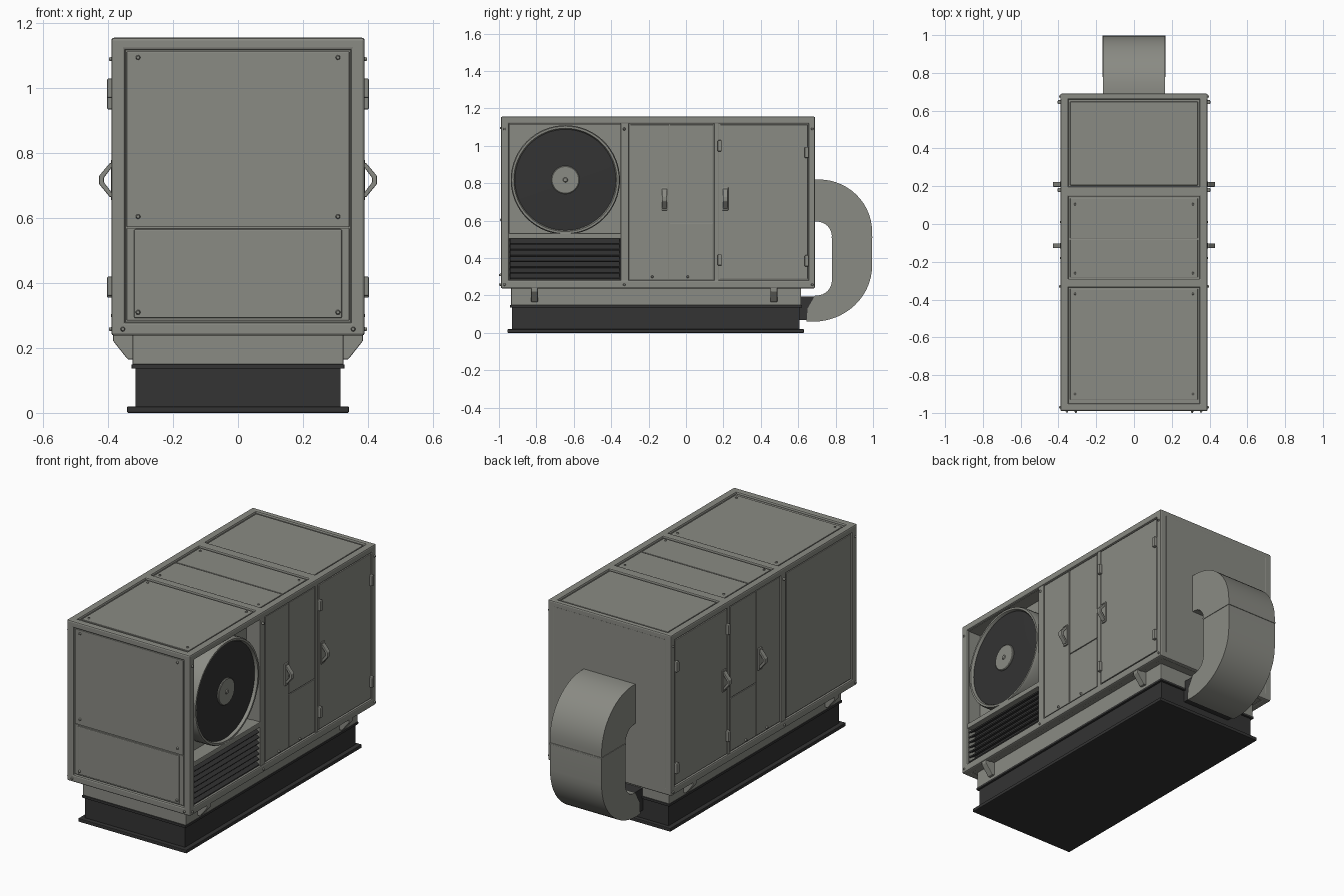
import bpy, bmesh, math
from mathutils import Vector, Matrix

if "Cube" in bpy.data.objects:
    bpy.data.objects.remove(bpy.data.objects["Cube"])


def material(name, rgb):
    m = bpy.data.materials.new(name)
    m.diffuse_color = (*rgb, 1)
    m.use_nodes = True
    m.node_tree.nodes["Principled BSDF"].inputs["Base Color"].default_value = m.diffuse_color
    return m


GREY = material("warm grey paint", (0.255, 0.258, 0.23))
DARK = material("dark charcoal", (0.033, 0.033, 0.033))


def finish(name, bm, mat, bevel=0.0, smooth=False):
    bmesh.ops.recalc_face_normals(bm, faces=bm.faces)
    me = bpy.data.meshes.new(name)
    bm.to_mesh(me)
    bm.free()
    ob = bpy.data.objects.new(name, me)
    bpy.context.collection.objects.link(ob)
    me.materials.append(mat)
    if bevel:
        mod = ob.modifiers.new("bevel", 'BEVEL')
        mod.width, mod.segments, mod.limit_method = bevel, 2, 'ANGLE'
    if smooth:
        bpy.ops.object.select_all(action='DESELECT')
        ob.select_set(True)
        bpy.context.view_layer.objects.active = ob
        bpy.ops.object.shade_smooth_by_angle(angle=math.radians(35))
    return ob


def box(name, x, y, z, mat=GREY, bevel=0.0, rot=None):
    bm = bmesh.new()
    bmesh.ops.create_cube(bm, size=1)
    size = Vector((x[1] - x[0], y[1] - y[0], z[1] - z[0]))
    bmesh.ops.scale(bm, vec=size, verts=bm.verts)
    if rot:
        bmesh.ops.rotate(bm, matrix=rot, verts=bm.verts)
    bmesh.ops.translate(bm, vec=Vector((sum(x), sum(y), sum(z))) / 2, verts=bm.verts)
    return finish(name, bm, mat, bevel)


def prism(name, pts, a, b, axis='x', mat=GREY, bevel=0.0, smooth=False):
    # extrudes an outline: (y, z) along x, or (x, z) along y
    bm = bmesh.new()
    put = (lambda p, t: (t, p[0], p[1])) if axis == 'x' else (lambda p, t: (p[0], t, p[1]))
    face = bm.faces.new([bm.verts.new(put(p, a)) for p in pts])
    ext = bmesh.ops.extrude_face_region(bm, geom=[face])
    d = Vector(put((0, 0), b - a))
    bmesh.ops.translate(bm, vec=d, verts=[v for v in ext["geom"] if isinstance(v, bmesh.types.BMVert)])
    return finish(name, bm, mat, bevel, smooth)


def lathe_x(name, prof, cy, cz, mat=GREY, n=64):
    # spins (x, radius) outline around an axis parallel to x
    bm = bmesh.new()
    vs = [bm.verts.new((x, 0, r)) for x, r in prof]
    es = [bm.edges.new(p) for p in zip(vs, vs[1:])]
    bmesh.ops.spin(bm, geom=vs + es, cent=(0, 0, 0), axis=(1, 0, 0), angle=2 * math.pi, steps=n)
    bmesh.ops.remove_doubles(bm, verts=bm.verts, dist=1e-5)
    bmesh.ops.translate(bm, vec=(0, cy, cz), verts=bm.verts)
    return finish(name, bm, mat, smooth=True)


def bolt(pos, direction, r=0.008):
    bm = bmesh.new()
    bmesh.ops.create_cone(bm, cap_ends=True, segments=10, radius1=r, radius2=r * 0.6, depth=0.012)
    q = Vector((0, 0, 1)).rotation_difference(Vector(direction)).to_matrix()
    bmesh.ops.rotate(bm, matrix=q, verts=bm.verts)
    bmesh.ops.translate(bm, vec=pos, verts=bm.verts)
    finish("bolt", bm, GREY)


def side(s, a, b):
    return tuple(sorted((s * a, s * b)))


# cabinet core with recesses for fan and louvre on the right
core = box("cabinet_core", (-0.378, 0.378), (-0.976, 0.685), (0.243, 1.143))
for n, zz, depth in (("fan_cutter", (0.53, 1.115), 0.30), ("louvre_cutter", (0.285, 0.505), 0.33)):
    cut = box(n, (depth, 0.5), (-0.945, -0.35), zz)
    cut.hide_render = True
    cut.hide_set(True)
    mod = core.modifiers.new(n, 'BOOLEAN')
    mod.object, mod.operation, mod.solver = cut, 'DIFFERENCE', 'EXACT'

# frame rails and posts
for s in (-1, 1):
    X = side(s, 0.347, 0.39)
    box("corner_post_front", X, (-0.99, -0.947), (0.24, 1.155), bevel=0.008)
    box("corner_post_back", X, (0.655, 0.69), (0.24, 1.155), bevel=0.006)
    box("top_rail_side", X, (-0.99, 0.69), (1.118, 1.156), bevel=0.008)
    box("bottom_rail_side", X, (-0.99, 0.69), (0.238, 0.282), bevel=0.008)
    F = side(s, 0.36, 0.386)
    box("front_bay_post", F, (-0.35, -0.305), (0.27, 1.13), bevel=0.004)
    box("door_post", F, (0.15, 0.175), (0.27, 1.13), bevel=0.004)
    # side panels and doors
    P = side(s, 0.37, 0.383)
    box("middle_panel_front", P, (-0.299, -0.091), (0.287, 1.113), bevel=0.002)
    box("middle_panel_upper", P, (-0.086, 0.145), (0.592, 1.113), bevel=0.002)
    box("middle_panel_lower", P, (-0.086, 0.145), (0.287, 0.588), bevel=0.002)
    box("rear_door", side(s, 0.37, 0.386), (0.181, 0.651), (0.287, 1.113), bevel=0.003)
    # hinges
    for y, z in ((0.18, 1.0), (0.645, 0.965), (0.18, 0.39), (0.645, 0.385)):
        box("hinge", side(s, 0.38, 0.404), (y - 0.011, y + 0.011), (z - 0.03, z + 0.03), bevel=0.005)
    # bent grab handles
    for y in (-0.115, 0.21):
        out = [(0.38, 0.77), (0.395, 0.77), (0.428, 0.73), (0.428, 0.705), (0.395, 0.665), (0.38, 0.665),
               (0.38, 0.68), (0.39, 0.68), (0.413, 0.71), (0.413, 0.725), (0.39, 0.755), (0.38, 0.755)]
        prism("handle", [(s * a, b) for a, b in out], y - 0.013, y + 0.013, 'y', bevel=0.003)
        box("handle_plate", side(s, 0.38, 0.392), (y - 0.016, y + 0.016), (0.655, 0.78), bevel=0.003)
    # lower support brackets
    for y in (-0.81, 0.47):
        prism("support_bracket", [(s * a, b) for a, b in
              ((0.32, 0.245), (0.385, 0.245), (0.385, 0.222), (0.34, 0.165), (0.32, 0.165))],
              y - 0.018, y + 0.018, 'y', bevel=0.003)
    # rail bolts
    for y in (-0.97, -0.33, 0.675):
        for z in (1.09, 0.258):
            bolt((s * 0.391, y, z), (s, 0, 0))
    for y in (-0.18, 0.01):
        bolt((s * 0.386, y, 0.30), (s, 0, 0))

# plain panel on the left front bay
box("left_front_panel", (-0.385, -0.37), (-0.94, -0.356), (0.287, 1.113), bevel=0.003)

# front and back end frames
for n, y, w in (("front", (-0.99, -0.95), 0.04), ("back", (0.66, 0.69), 0.03)):
    box(n + "_top_rail", (-0.385, 0.385), y, (1.118, 1.156), bevel=0.008)
    box(n + "_bottom_rail", (-0.385, 0.385), y, (0.238, 0.28), bevel=0.008)
box("back_panel", (-0.35, 0.35), (0.67, 0.69), (0.27, 1.125))
box("front_panel_upper", (-0.343, 0.343), (-0.985, -0.96), (0.572, 1.114), bevel=0.003)
box("front_panel_surround", (-0.343, 0.343), (-0.983, -0.96), (0.284, 0.57), bevel=0.003)
box("front_panel_lower", (-0.32, 0.32), (-0.99, -0.97), (0.292, 0.566), bevel=0.004)
for x in (-0.308, 0.308):
    for y, z in ((-0.988, 1.095), (-0.988, 0.605), (-0.994, 0.31)):
        bolt((x, y, z), (0, -1, 0))
for x in (-0.355, 0.355):
    bolt((x, -0.993, 0.258), (0, -1, 0))

# roof panels and crossbars
for y in ((0.205, 0.648), (-0.077, 0.138), (-0.283, -0.082), (-0.93, -0.343)):
    box("roof_panel", (-0.338, 0.338), y, (1.13, 1.149), bevel=0.003)
for y in ((0.145, 0.198), (-0.336, -0.29)):
    box("roof_crossbar", (-0.385, 0.385), y, (1.125, 1.156), bevel=0.006)
for y in (-0.90, -0.37, -0.26, 0.105):
    for x in (-0.312, 0.312):
        bolt((x, y, 1.149), (0, 0, 1))

# fan: shroud ring, dark guard disc and hub
FY, FZ = -0.645, 0.818
lathe_x("fan_shroud", [(0.30, 0.292), (0.372, 0.292), (0.384, 0.287), (0.384, 0.276),
                       (0.374, 0.270), (0.30, 0.270)], FY, FZ)
lathe_x("fan_guard", [(0.30, 0.272), (0.368, 0.272), (0.372, 0.14), (0.373, 0.0)], FY, FZ, DARK)
lathe_x("fan_hub", [(0.36, 0.075), (0.378, 0.075), (0.381, 0.071), (0.381, 0.013),
                    (0.386, 0.010), (0.386, 0.0)], FY, FZ, GREY, 40)

# louvre slats
box("louvre_back", (0.325, 0.335), (-0.944, -0.351), (0.286, 0.504), DARK)
for i in range(7):
    z = 0.302 + i * 0.031
    box("louvre_slat", (0.335, 0.385), (-0.94, -0.355), (z - 0.004, z + 0.004), DARK,
        rot=Matrix.Rotation(math.radians(32), 3, 'Y'))
box("louvre_divider", (0.33, 0.386), (-0.95, -0.345), (0.503, 0.533), bevel=0.004)

# plinth skirt and dark base beam
box("plinth_skirt", (-0.325, 0.325), (-0.935, 0.615), (0.148, 0.25), bevel=0.003)
box("base_top_flange", (-0.328, 0.328), (-0.942, 0.62), (0.136, 0.15), DARK, 0.003)
box("base_web", (-0.316, 0.316), (-0.93, 0.608), (0.01, 0.14), DARK)
box("base_bottom_flange", (-0.342, 0.342), (-0.955, 0.63), (0.0, 0.02), DARK, 0.004)


# rear elbow duct
def arc(cy, cz, ry, rz, a0, a1, n):
    return [(cy + ry * math.cos(math.radians(a0 + (a1 - a0) * i / n)),
             cz + rz * math.sin(math.radians(a0 + (a1 - a0) * i / n))) for i in range(n + 1)]


duct = ([(0.68, 0.82)] + arc(0.71, 0.54, 0.285, 0.28, 90, 0, 14)
        + arc(0.68, 0.36, 0.315, 0.30, 0, -90, 14) + [(0.645, 0.062), (0.65, 0.13), (0.69, 0.2)]
        + arc(0.70, 0.28, 0.08, 0.08, -90, 0, 8) + arc(0.70, 0.515, 0.08, 0.08, 0, 90, 8) + [(0.68, 0.595)])
prism("rear_duct", duct, -0.163, 0.163, smooth=True)
box("duct_seam", (-0.166, 0.166), (0.777, 0.998), (0.506, 0.516), bevel=0.002)
box("duct_collar", (-0.155, 0.155), (0.60, 0.70), (0.068, 0.195), DARK)
